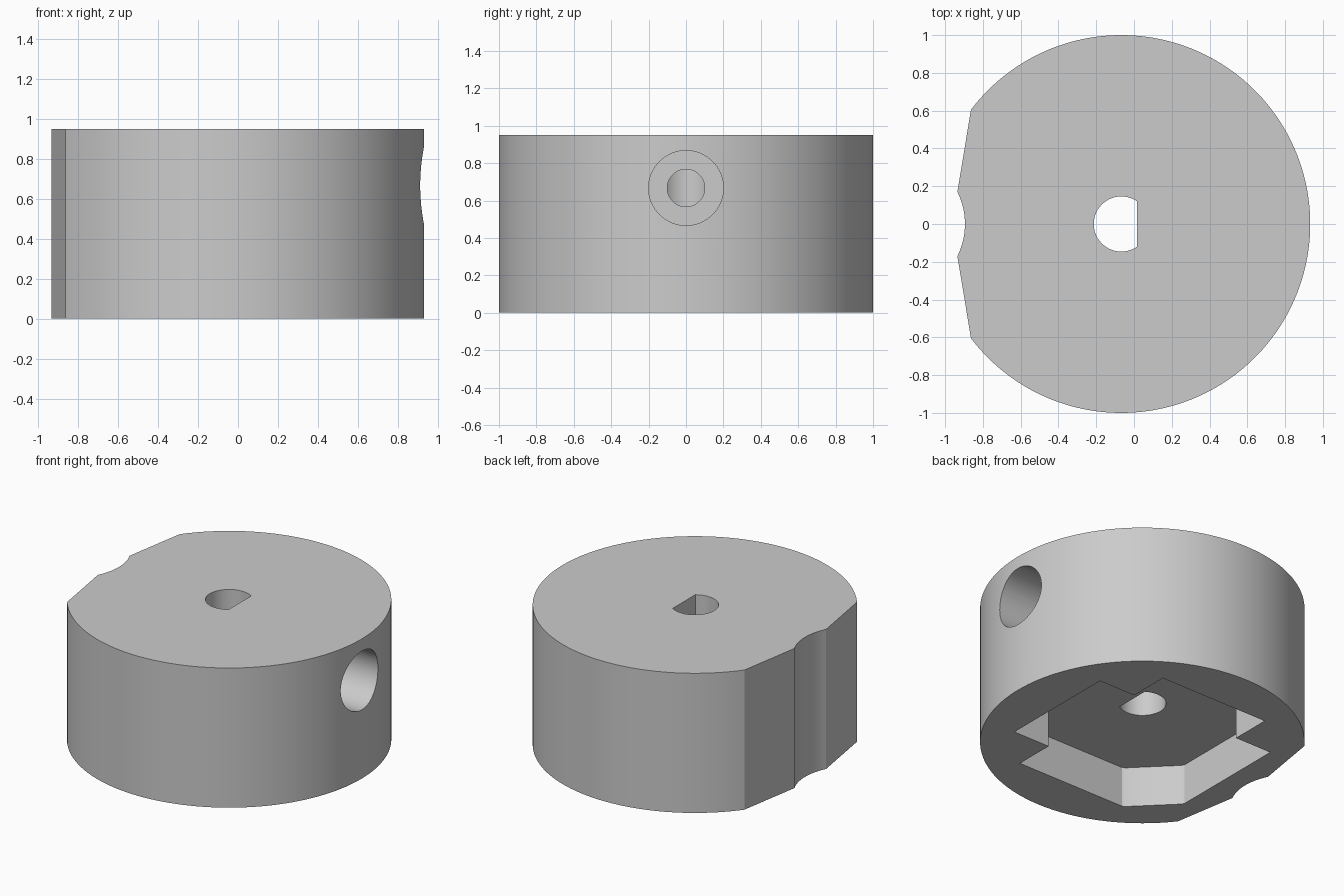
import bpy, bmesh
from math import sin, cos, pi, atan2
from mathutils import Matrix, Vector

if "Cube" in bpy.data.objects:
    bpy.data.objects.remove(bpy.data.objects["Cube"])

CX = -0.067            # axis of the round body
HEIGHT = 0.95
POCKET_DEPTH = 0.275
SCREW_Z = 0.667


def arc(cx, r, a0, a1, n):
    """Points along an arc centred on (cx, 0)."""
    return [(cx + r * cos(a0 + (a1 - a0) * i / n),
             r * sin(a0 + (a1 - a0) * i / n)) for i in range(n + 1)]


def prism(name, outline, z0, z1):
    """Extrude a closed outline from z0 to z1."""
    bm = bmesh.new()
    face = bm.faces.new([bm.verts.new((x, y, z0)) for x, y in outline])
    ext = bmesh.ops.extrude_face_region(bm, geom=[face])
    top = [v for v in ext["geom"] if isinstance(v, bmesh.types.BMVert)]
    bmesh.ops.translate(bm, verts=top, vec=(0, 0, z1 - z0))
    bmesh.ops.recalc_face_normals(bm, faces=bm.faces)
    return add(name, bm)


def rod_x(name, radius, x0, x1):
    """Round rod along x at the screw height."""
    bm = bmesh.new()
    place = Matrix.Translation(Vector(((x0 + x1) / 2, 0, SCREW_Z))) @ Matrix.Rotation(pi / 2, 4, "Y")
    bmesh.ops.create_cone(bm, cap_ends=True, segments=64, radius1=radius,
                          radius2=radius, depth=x1 - x0, matrix=place)
    return add(name, bm)


def add(name, bm):
    mesh = bpy.data.meshes.new(name)
    bm.to_mesh(mesh)
    bm.free()
    obj = bpy.data.objects.new(name, mesh)
    bpy.context.collection.objects.link(obj)
    return obj


grey = bpy.data.materials.new("plain_grey")
grey.use_nodes = True
colour = (0.6, 0.6, 0.6, 1)
grey.diffuse_color = colour
grey.node_tree.nodes["Principled BSDF"].inputs["Base Color"].default_value = colour

# Round body with two slanted flats and a shallow groove on the -x side
corner = atan2(0.605, -0.796)
groove_centre, groove_r = -1.276, 0.381
groove_half = atan2(0.17, 0.341)
outline = arc(CX, 1, -corner, corner, 160)
outline += arc(groove_centre, groove_r, groove_half, -groove_half, 24)
hub = prism("hub_body", outline, 0, HEIGHT)
hub.data.materials.append(grey)

# D-shaped shaft bore
flat = atan2(0.121, 0.082)
bore = prism("shaft_bore", arc(CX, 0.146, flat, 2 * pi - flat, 48), -0.1, HEIGHT + 0.1)

# Cross-shaped pocket underneath, with one corner filled out diagonally
a, b = 0.41, 0.685
cross = [(b, -a), (b, a), (a, a), (a, b), (-a, b), (-a, a), (-b, a),
         (-b, -a), (-b + 0.01, -a - 0.02), (-a - 0.02, -b + 0.01),
         (-a, -b), (a, -b), (a, -a)]
pocket = prism("cross_pocket", [(x + CX, y) for x, y in cross], -0.1, POCKET_DEPTH)

# Stepped screw hole from the +x side into the bore
head_hole = rod_x("screw_head_hole", 0.2, CX + 0.45, 1.2)
thread_hole = rod_x("screw_thread_hole", 0.1, CX, 0.6)

# Cut everything out, then drop the cutters
bpy.context.view_layer.objects.active = hub
for cutter in (pocket, bore, head_hole, thread_hole):
    cutter.hide_render = True
    mod = hub.modifiers.new("cut", "BOOLEAN")
    mod.operation = "DIFFERENCE"
    mod.solver = "EXACT"
    mod.object = cutter
    bpy.ops.object.modifier_apply(modifier=mod.name)
    bpy.data.objects.remove(cutter)

bpy.ops.object.select_all(action="DESELECT")
hub.select_set(True)
bpy.ops.object.shade_smooth_by_angle(angle=pi / 9)
